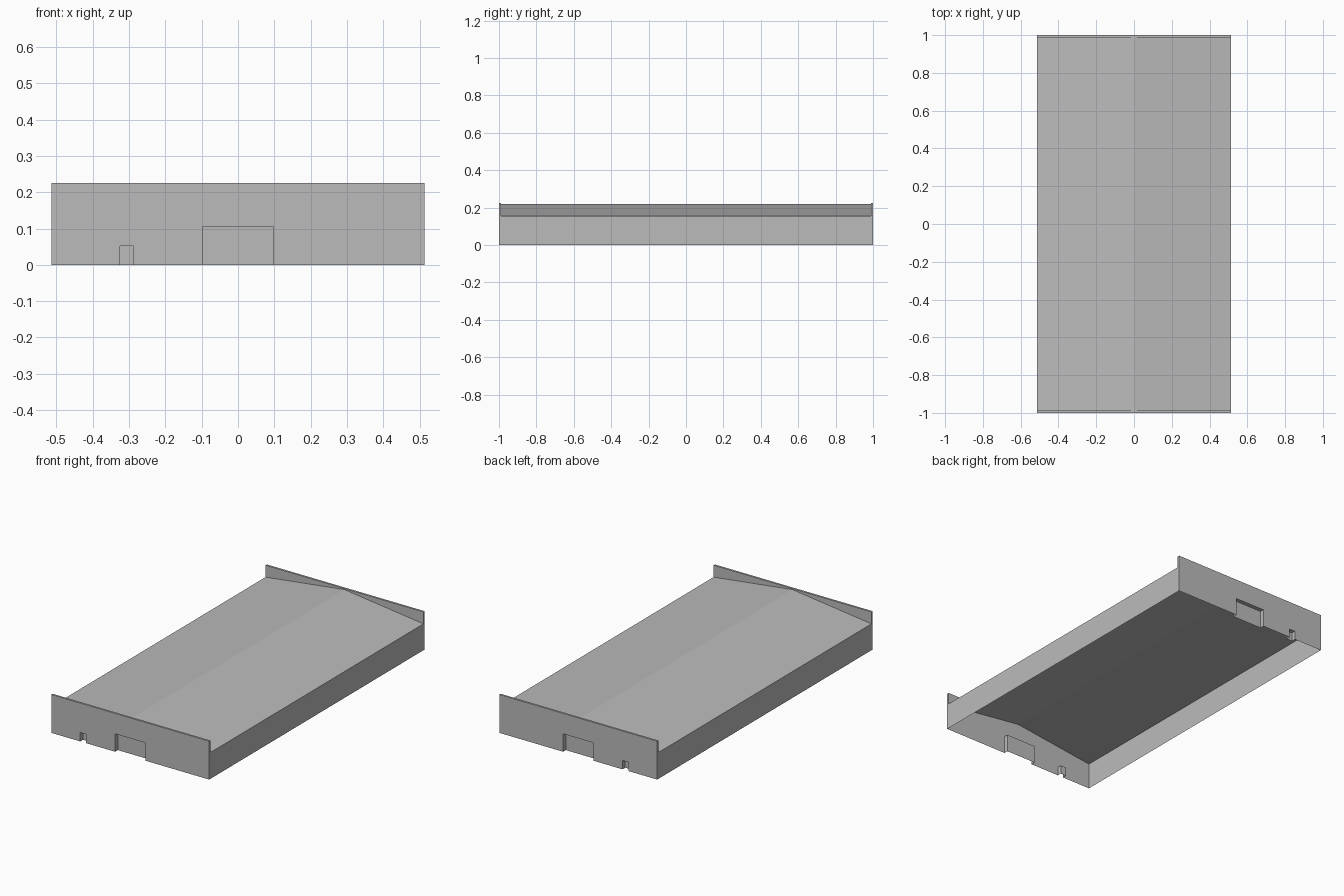
import bpy
import bmesh

if "Cube" in bpy.data.objects:
    bpy.data.objects.remove(bpy.data.objects["Cube"], do_unlink=True)

HALF_W, HALF_L = 0.513, 1.0
EAVE, RIDGE, TOP = 0.155, 0.219, 0.225
CAP = 0.012        # parapet thickness
RECESS = 0.025     # door recess depth
DOORS = {"small_door": (-0.325, -0.288, 0.052), "large_door": (-0.098, 0.098, 0.105)}

grey = bpy.data.materials.new("concrete_grey")
grey.use_nodes = True
colour = (0.5, 0.5, 0.5, 1)
grey.diffuse_color = colour
grey.node_tree.nodes["Principled BSDF"].inputs["Base Color"].default_value = colour


def build(name, polygons, flip=False):
    """Make one object from a list of polygons, each a list of points."""
    bm = bmesh.new()
    for points in polygons:
        bm.faces.new([bm.verts.new(p) for p in points])
    bmesh.ops.remove_doubles(bm, verts=bm.verts, dist=1e-5)
    if flip:
        bmesh.ops.reverse_faces(bm, faces=bm.faces)
    mesh = bpy.data.meshes.new(name)
    bm.to_mesh(mesh)
    bm.free()
    mesh.materials.append(grey)
    obj = bpy.data.objects.new(name, mesh)
    bpy.context.collection.objects.link(obj)


def sweep(profile, y0, y1):
    """Quads joining a line of (x, z) points at y0 to the same line at y1."""
    return [[(a[0], y0, a[1]), (b[0], y0, b[1]), (b[0], y1, b[1]), (a[0], y1, a[1])]
            for a, b in zip(profile, profile[1:])]


# Low gabled roof and thin side walls
gable = [(-HALF_W, EAVE), (0, RIDGE), (HALF_W, EAVE)]
build("roof", sweep(gable, -HALF_L, HALF_L))
build("left_wall", sweep([(HALF_W, EAVE), (HALF_W, 0)], -HALF_L, HALF_L))
build("right_wall", sweep([(-HALF_W, 0), (-HALF_W, EAVE)], -HALF_L, HALF_L))

# Matching front and back ends
for side, s in (("front", -1), ("back", 1)):
    outer, inner, door_y = s * HALF_L, s * (HALF_L - CAP), s * (HALF_L - RECESS)

    # End wall sheet, notched at the doors
    outline = [(-HALF_W, TOP), (-HALF_W, 0)]
    for x0, x1, h in DOORS.values():
        outline += [(x0, 0), (x0, h), (x1, h), (x1, 0)]
    outline += [(HALF_W, 0), (HALF_W, TOP)]
    build(side + "_wall", [[(x, outer, z) for x, z in outline]], s > 0)

    # Parapet back face, top and ends above the roof
    rim = [(-HALF_W, EAVE), (-HALF_W, TOP), (HALF_W, TOP), (HALF_W, EAVE)]
    parapet = sweep(rim, outer, inner)
    parapet.append([(x, inner, z) for x, z in rim + [(0, RIDGE)]])
    build(side + "_parapet", parapet, s > 0)

    # Recessed doors with jambs and lintel
    for name, (x0, x1, h) in DOORS.items():
        frame = [(x1, 0), (x1, h), (x0, h), (x0, 0)]
        faces = sweep(frame, outer, door_y)
        faces.append([(x, door_y, z) for x, z in frame])
        build(side + "_" + name, faces, s > 0)
